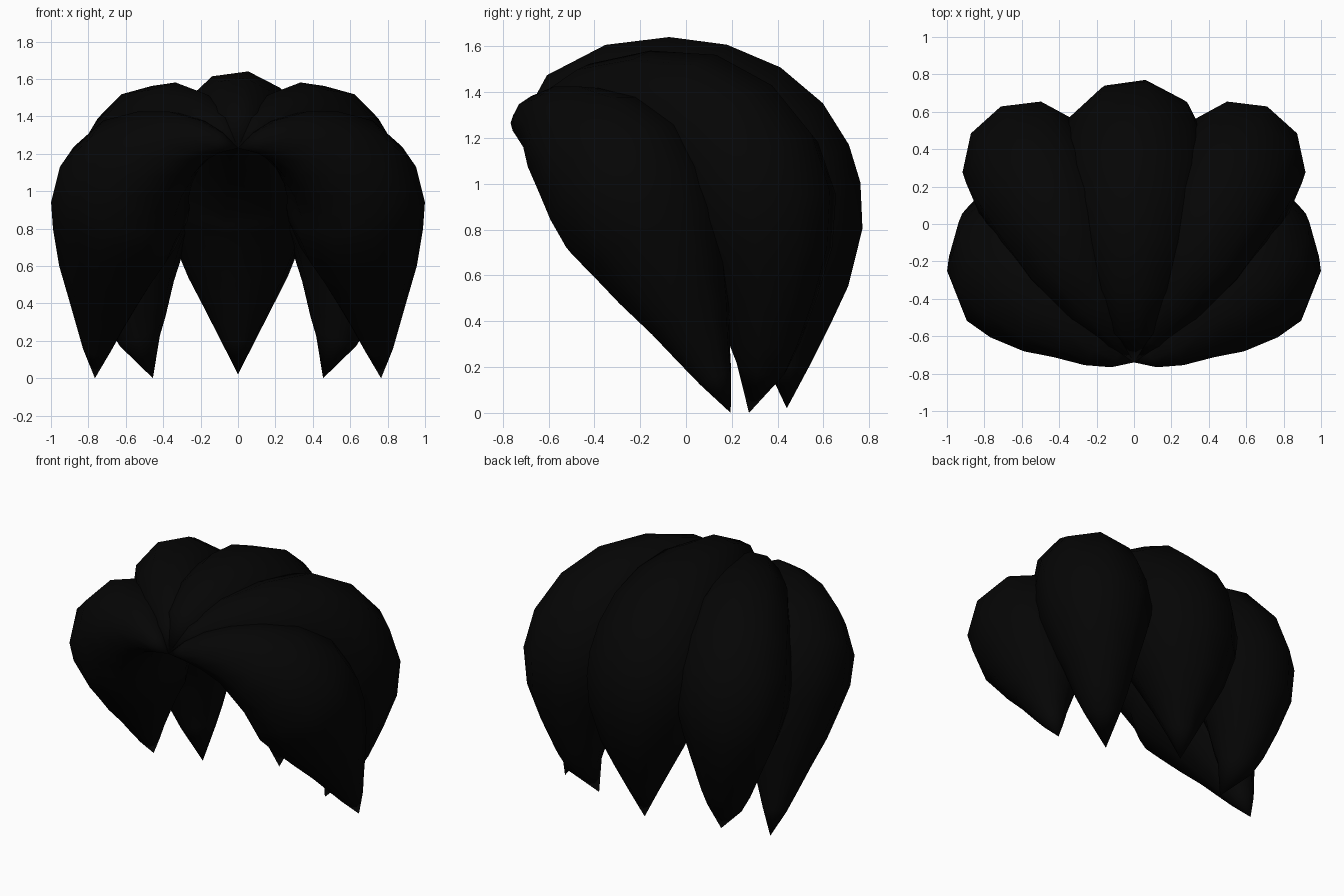
import bpy, bmesh, math
from mathutils import Vector

cube = bpy.data.objects.get("Cube")
if cube:
    bpy.data.objects.remove(cube, do_unlink=True)

# One near-black hair colour
hair = bpy.data.materials.new("black_hair")
hair.use_nodes = True
color = (0.0015, 0.0015, 0.0015, 1)
hair.diffuse_color = color
hair.node_tree.nodes["Principled BSDF"].inputs["Base Color"].default_value = color

HEAD = Vector((0, -0.1, 0.5))   # ring seams are turned relative to this point
ROOT = (0, -0.74, 1.23, 0)      # all locks grow from here
SIDES = 10
PHASE = math.radians(8)


def lock(name, rows, mirror=1):
    """Loft a round tapered lock; rows give the centre line x, y, z and radius."""
    path = [Vector(r[:3]) for r in rows]
    bm = bmesh.new()
    rings = []
    for i, p in enumerate(path):
        radius = rows[i][3]
        if radius == 0:
            rings.append([bm.verts.new((p.x * mirror, p.y, p.z))])
            continue
        along = (path[i + 1] - path[i - 1]).normalized()
        out = p - HEAD
        out = (out - along * out.dot(along)).normalized()
        side = along.cross(out)
        ring = []
        for k in range(SIDES):
            a = PHASE + math.tau * k / SIDES
            v = p + (side * math.cos(a) + out * math.sin(a)) * radius
            ring.append(bm.verts.new((v.x * mirror, v.y, v.z)))
        rings.append(ring)
    for a, b in zip(rings, rings[1:]):
        for k in range(SIDES):
            n = (k + 1) % SIDES
            if len(a) == 1:
                bm.faces.new((a[0], b[k], b[n]))
            elif len(b) == 1:
                bm.faces.new((a[k], b[0], a[n]))
            else:
                bm.faces.new((a[k], b[k], b[n], a[n]))
    bmesh.ops.recalc_face_normals(bm, faces=bm.faces)
    for f in bm.faces:
        f.smooth = True
    mesh = bpy.data.meshes.new(name)
    bm.to_mesh(mesh)
    bm.free()
    mesh.materials.append(hair)
    bpy.context.collection.objects.link(bpy.data.objects.new(name, mesh))


# Middle lock sweeping over the crown and down the back
lock("centre_lock", [
    ROOT, (0, -.56, 1.355, .13), (0, -.36, 1.38, .23), (0, -.15, 1.34, .315),
    (0, .03, 1.28, .365), (0, .18, 1.19, .4), (0, .29, 1.09, .41),
    (0, .35, .99, .41), (0, .39, .89, .395), (0, .425, .75, .355),
    (0, .445, .54, .268), (0, .445, .38, .185), (0, .445, .2, .092),
    (0, .44, .02, 0)])

# Paired locks at the back corners
back = [
    ROOT, (.08, -.6, 1.31, .09), (.2, -.42, 1.35, .175), (.33, -.2, 1.33, .255),
    (.43, .02, 1.27, .315), (.505, .17, 1.17, .34), (.55, .265, 1.04, .355),
    (.57, .32, .88, .35), (.58, .345, .7, .3), (.565, .35, .5, .225),
    (.545, .34, .31, .16), (.525, .33, .2, .112), (.455, .275, 0, 0)]

# Paired locks sweeping round the front of the head
front = [
    ROOT, (.1, -.71, 1.26, .06), (.2, -.66, 1.27, .115), (.31, -.57, 1.25, .185),
    (.42, -.49, 1.2, .255), (.53, -.385, 1.12, .325), (.605, -.29, 1.02, .37),
    (.635, -.21, .89, .37), (.66, -.13, .75, .335), (.7, -.055, .57, .26),
    (.72, .02, .41, .187), (.738, .072, .28, .13), (.753, .13, .15, .075),
    (.765, .195, 0, 0)]

for label, sign in (("left", 1), ("right", -1)):
    lock(label + "_back_lock", back, sign)
    lock(label + "_front_lock", front, sign)
